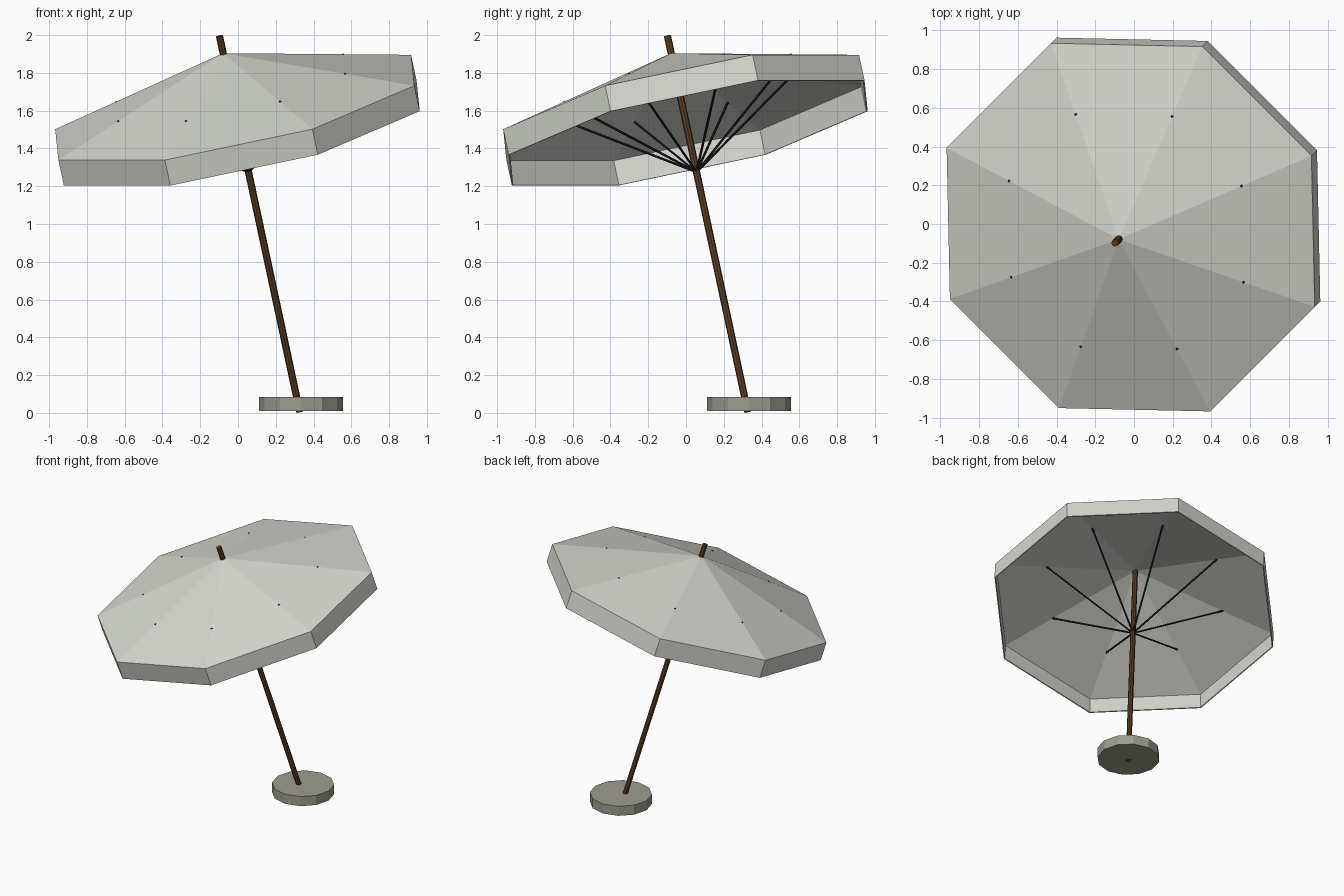
import bpy, bmesh, math
from mathutils import Vector

if "Cube" in bpy.data.objects:
    bpy.data.objects.remove(bpy.data.objects["Cube"])

# Tilted pole axis shared by the pole, canopy and struts
FOOT = Vector((0.327, 0.327, 0.006))
TIP = Vector((-0.098, -0.098, 1.995))
AXIS = (TIP - FOOT).normalized()
TILT = Vector((0, 0, 1)).rotation_difference(AXIS)


def on_axis(z):
    return FOOT + (TIP - FOOT) * ((z - FOOT.z) / (TIP.z - FOOT.z))


def material(name, rgb):
    m = bpy.data.materials.new(name)
    m.diffuse_color = (*rgb, 1)
    m.use_nodes = True
    m.node_tree.nodes["Principled BSDF"].inputs["Base Color"].default_value = m.diffuse_color
    return m


fabric = material("pale_fabric", (0.66, 0.67, 0.62))
stone = material("grey_stone", (0.34, 0.335, 0.285))
wood = material("brown_wood", (0.10, 0.050, 0.020))
metal = material("black_metal", (0.012, 0.014, 0.013))


def rod(name, a, b, radius, sides, mat):
    bpy.ops.mesh.primitive_cylinder_add(vertices=sides, radius=radius,
                                        depth=(b - a).length, location=(a + b) / 2)
    ob = bpy.context.object
    ob.name = name
    ob.rotation_mode = 'QUATERNION'
    ob.rotation_quaternion = Vector((0, 0, 1)).rotation_difference((b - a).normalized())
    ob.data.materials.append(mat)
    return ob


# Base disc and pole
rod("base", Vector((0.333, 0.333, 0.01)), Vector((0.333, 0.333, 0.085)), 0.222, 12, stone)
rod("pole", FOOT, TIP, 0.019, 8, wood)

# Canopy: eight roof panels with a hanging valance
SIDES, RADIUS, RISE, DROP = 8, 1.042, 0.30, 0.141
CENTRE = on_axis(1.617)


def ring_point(i, r, h):
    a = math.radians(22.5 + 45 * i)
    return Vector((r * math.cos(a), r * math.sin(a), h))


bm = bmesh.new()
apex = bm.verts.new((0, 0, RISE))
rim = [bm.verts.new(ring_point(i, RADIUS, 0)) for i in range(SIDES)]
hem = [bm.verts.new(ring_point(i, RADIUS, -DROP)) for i in range(SIDES)]
for i in range(SIDES):
    j = (i + 1) % SIDES
    bm.faces.new((apex, rim[i], rim[j]))
    bm.faces.new((rim[i], hem[i], hem[j], rim[j]))
mesh = bpy.data.meshes.new("canopy")
bm.to_mesh(mesh)
bm.free()
canopy = bpy.data.objects.new("canopy", mesh)
bpy.context.collection.objects.link(canopy)
mesh.materials.append(fabric)
canopy.location = CENTRE
canopy.rotation_mode = 'QUATERNION'
canopy.rotation_quaternion = TILT
thick = canopy.modifiers.new("thickness", 'SOLIDIFY')
thick.thickness = 0.008
thick.offset = -1
thick.use_even_offset = True

# Struts from the pole up to each canopy ridge
hub = on_axis(1.275)
for i in range(SIDES):
    end = CENTRE + TILT @ ring_point(i, 0.667, 0.109)
    rod(f"strut_{i + 1}", hub, end, 0.0065, 6, metal)
